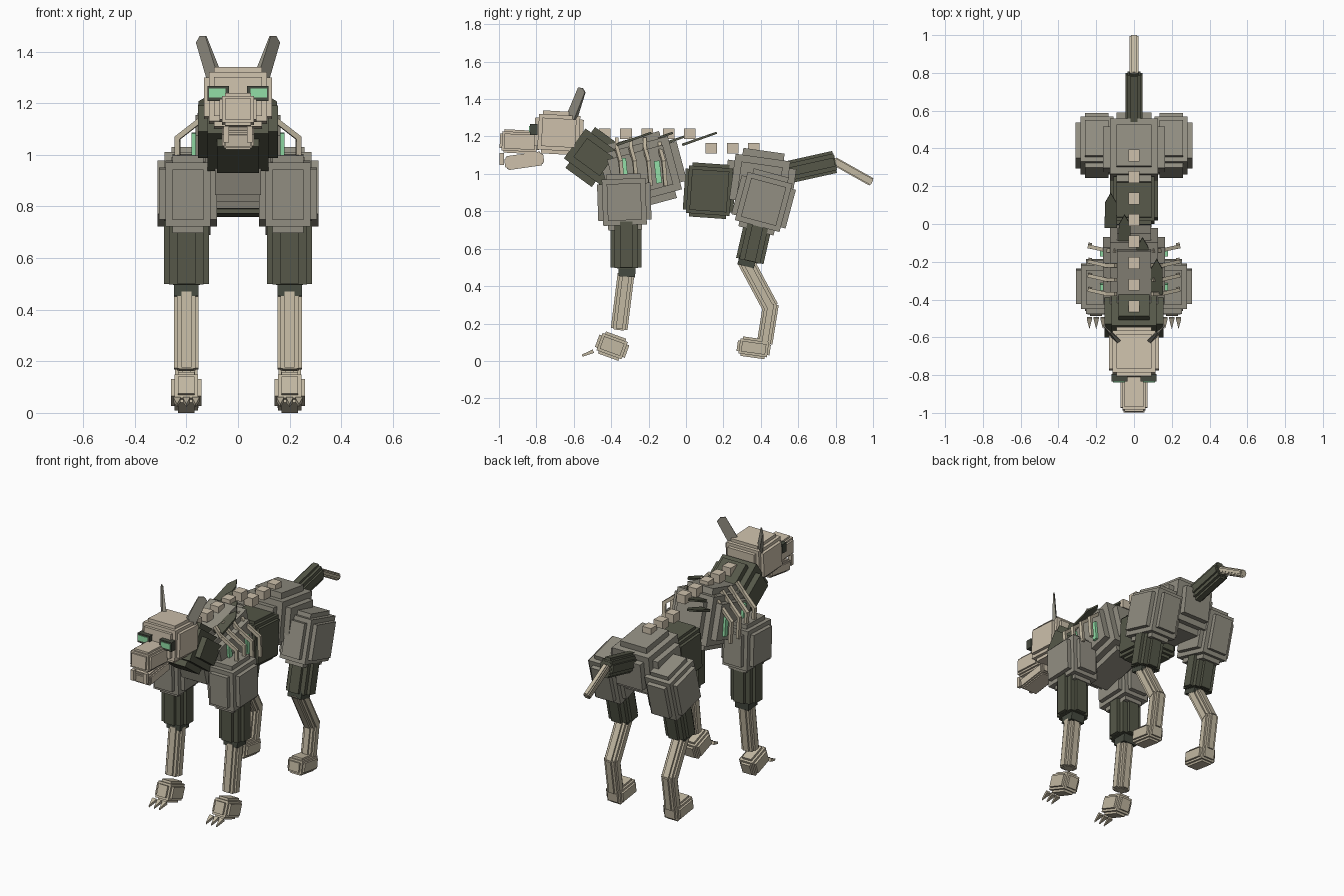
import bpy, bmesh, math
from mathutils import Vector, Matrix

if "Cube" in bpy.data.objects:
    bpy.data.objects.remove(bpy.data.objects["Cube"])


def material(name, rgb):
    m = bpy.data.materials.new(name)
    m.diffuse_color = (*rgb, 1)
    m.use_nodes = True
    m.node_tree.nodes["Principled BSDF"].inputs["Base Color"].default_value = m.diffuse_color
    return m


BONE = material("bone", (0.61, 0.53, 0.41))
LEG = material("aged bone", (0.54, 0.48, 0.36))
HIDE = material("grey hide", (0.29, 0.275, 0.225))
DARK = material("dark sinew", (0.092, 0.097, 0.066))
BLACK = material("deep shadow green", (0.06, 0.068, 0.05))
GLOW = material("green glow", (0.29, 0.74, 0.39))


def finish(name, bm, mat):
    bmesh.ops.recalc_face_normals(bm, faces=bm.faces)
    me = bpy.data.meshes.new(name)
    bm.to_mesh(me)
    bm.free()
    me.materials.append(mat)
    ob = bpy.data.objects.new(name, me)
    bpy.context.collection.objects.link(ob)
    return ob


def boxes(name, center, sizes, rot, mat):
    """Nested boxes sharing one centre and rotation."""
    bm = bmesh.new()
    for s in sizes:
        bmesh.ops.create_cube(bm, size=1, matrix=Matrix.Translation(center)
                              @ rot @ Matrix.Diagonal((*s, 1)))
    return finish(name, bm, mat)


def tilt(deg):
    return Matrix.Rotation(math.radians(deg), 4, 'X')


def block(name, c, size, deg, mat, f=0.115):
    """Block with stepped edges: a core plus a raised plate on each side."""
    s = f * min(size) * 2
    cuts = [(0, 2, 2), (2, 0, 2), (2, 2, 0), (1, 1, 1)]
    boxes(name, c, [[d - k * s for d, k in zip(size, cut)] for cut in cuts], tilt(deg), mat)


def limb(name, p, q, w, d, mat):
    """Fluted bar from p to q, stepped around its length."""
    p, q = Vector(p), Vector(q)
    v = p - q
    n = v.length
    rot = tilt(math.degrees(math.atan2(-v.y, v.z)))
    sizes = [(w, d * .4, n * .96), (w * .76, d * .76, n * .98), (w * .4, d, n * .96),
             (w * .6, d * .6, n)]
    boxes(name, (p + q) / 2, sizes, rot, mat)


def bar(bm, p, q, t):
    p, q = Vector(p), Vector(q)
    rot = (q - p).to_track_quat('Z', 'Y').to_matrix().to_4x4()
    bmesh.ops.create_cube(bm, size=1, matrix=Matrix.Translation((p + q) / 2) @ rot
                          @ Matrix.Diagonal((t, t, (q - p).length + t * .5, 1)))


def blade(name, base, tip, side, w, t, mat, neck=.7, thin=.4):
    """Thin five-sided shard that thins towards its tip."""
    base, tip = Vector(base), Vector(tip)
    axis = tip - base
    n = axis.cross(Vector(side)).normalized()
    across = n.cross(axis).normalized()
    bm = bmesh.new()
    rings = []
    for sg in (-1, 1):
        rings.append([bm.verts.new(base + across * u * w + axis * v
                                   + n * sg * t * (.5 - thin * v))
                      for u, v in [(-.5, 0), (.5, 0), (.46, neck), (0, 1), (-.46, neck)]])
    bm.faces.new(rings[0])
    bm.faces.new(rings[1][::-1])
    for i in range(5):
        j = (i + 1) % 5
        bm.faces.new((rings[0][i], rings[1][i], rings[1][j], rings[0][j]))
    finish(name, bm, mat)


# Torso
block("chest", (0, -.245, 1.01), (.33, .46, .37), 15, HIDE)
block("belly", (0, .125, .91), (.255, .27, .29), -4, DARK, .07)
block("pelvis", (0, .395, .965), (.33, .37, .32), -8, HIDE)
block("neck", (0, -.495, 1.09), (.31, .32, .27), -36, DARK, .135)

# Head
block("skull", (0, -.68, 1.22), (.265, .26, .23), -3, BONE, .085)
block("snout", (0, -.89, 1.172), (.145, .21, .125), -3, BONE, .09)
block("jaw", (0, -.865, 1.07), (.125, .21, .075), 8, BONE, .1)

# Spine bumps
for i in range(8):
    y = -.435 + i * .114
    boxes(f"vertebra_{i}", (0, y, 1.215 if i < 5 else 1.137), [(.06, .062, .055)], tilt(0), BONE)

# Back shards
for i, (x, y) in enumerate([(-.123, -.02), (-.05, -.135), (.045, -.255), (.12, -.37)]):
    blade(f"back_shard_{i}", (x, y, 1.155), (x, y + .185, 1.22), (1, 0, 0), .066, .014, DARK,
          .72, .1)

# Tail
limb("tail_root", (0, .53, 1.005), (0, .80, 1.065), .09, .12, DARK)
limb("tail_tip", (0, .79, 1.07), (0, .995, .955), .045, .045, LEG)

# Paired parts
for sx, tag in ((-1, "left"), (1, "right")):
    x = sx * .2

    # Ears, eyes and fangs
    blade(f"ear_{tag}", (sx * .088, -.615, 1.29), (sx * .147, -.553, 1.46),
          (sx * .7, .7, 0), .062, .026, HIDE, .93)
    boxes(f"eye_socket_{tag}", (sx * .077, -.815, 1.238), [(.084, .04, .058)], tilt(0), BLACK)
    boxes(f"eye_{tag}", (sx * .08, -.836, 1.24), [(.064, .006, .034)], tilt(0), GLOW)
    boxes(f"fang_{tag}", (sx * .045, -.985, 1.08), [(.022, .024, .065)], tilt(0), BONE)

    # Ribs and glowing gaps
    bm = bmesh.new()
    for y in (-.35, -.275, -.20, -.12):
        pts = [(sx * .10, y - .02, 1.185), (sx * .145, y - .02, 1.135),
               (sx * .235, y, 1.065), (sx * .233, y + .01, .94)]
        for p, q in zip(pts, pts[1:]):
            bar(bm, p, q, .02)
    finish(f"ribs_{tag}", bm, LEG)
    for y, z in ((-.33, 1.025), (-.15, 1.01)):
        boxes(f"rib_glow_{tag}", (sx * .168, y, z), [(.025, .03, .12)], tilt(6), GLOW)

    # Front leg
    block(f"shoulder_{tag}", (x * .97, -.33, .85), (.225, .285, .30), 2, HIDE)
    limb(f"front_upper_leg_{tag}", (x, -.32, .75), (x, -.32, .495), .175, .165, DARK)
    boxes(f"front_elbow_{tag}", (x, -.315, .485), [(.095, .09, .07)], tilt(-4), BLACK)
    limb(f"front_shin_{tag}", (x, -.32, .47), (x, -.358, .165), .095, .09, LEG)
    block(f"front_paw_{tag}", (x, -.395, .079), (.118, .17, .125), -20, LEG)
    for k in (-1, 0, 1):
        cx = x + k * .036
        blade(f"claw_{tag}", (cx, -.495, .052), (cx, -.555, .028), (1, 0, 0), .028, .02, LEG,
              .15, .2)

    # Hind leg
    block(f"thigh_{tag}", (x * .98, .415, .85), (.23, .30, .32), -15, HIDE)
    limb(f"hind_upper_leg_{tag}", (x, .39, .75), (x, .34, .53), .165, .15, DARK)
    boxes(f"hind_knee_{tag}", (x, .325, .53), [(.095, .09, .05)], tilt(-14), BLACK)
    limb(f"hind_shin_{tag}", (x, .31, .55), (x, .455, .28), .092, .088, LEG)
    limb(f"hind_hock_{tag}", (x, .455, .31), (x, .42, .09), .088, .084, LEG)
    block(f"hind_paw_{tag}", (x, .362, .07), (.118, .178, .105), -8, LEG)
